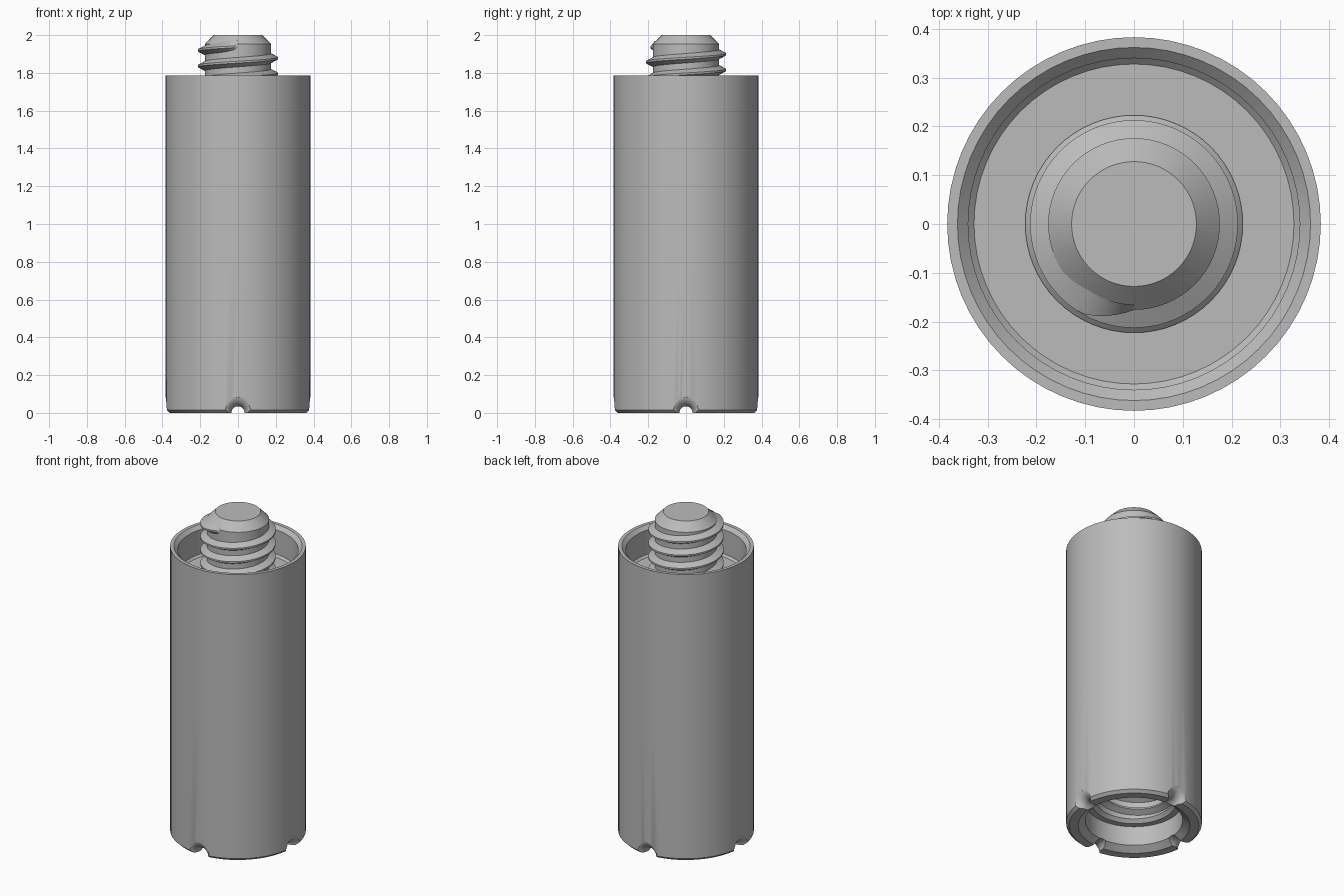
import bpy, bmesh
from math import sin, cos, pi, radians, tau
from mathutils import Matrix, Vector

if "Cube" in bpy.data.objects:
    bpy.data.objects.remove(bpy.data.objects["Cube"], do_unlink=True)

steel = bpy.data.materials.new("steel grey")
steel.use_nodes = True
GREY = (0.5, 0.5, 0.5, 1)
steel.diffuse_color = GREY
steel.node_tree.nodes["Principled BSDF"].inputs["Base Color"].default_value = GREY


def finish(name, bm):
    bmesh.ops.recalc_face_normals(bm, faces=bm.faces)
    mesh = bpy.data.meshes.new(name)
    bm.to_mesh(mesh)
    bm.free()
    mesh.materials.append(steel)
    obj = bpy.data.objects.new(name, mesh)
    bpy.context.collection.objects.link(obj)
    return obj


def smooth(obj, angle=28):
    bpy.ops.object.select_all(action='DESELECT')
    obj.select_set(True)
    bpy.context.view_layer.objects.active = obj
    bpy.ops.object.shade_smooth_by_angle(angle=radians(angle))


def lathe(name, profile, sides=64, turn=None):
    """Spin (radius, height) points about z; both ends lie on the axis."""
    bm = bmesh.new()
    verts = [bm.verts.new((r, 0, z)) for r, z in profile]
    edges = [bm.edges.new(pair) for pair in zip(verts, verts[1:])]
    bmesh.ops.spin(bm, geom=verts + edges, cent=(0, 0, 0), axis=(0, 0, 1),
                   angle=tau, steps=sides)
    bmesh.ops.remove_doubles(bm, verts=bm.verts, dist=1e-5)
    if turn:
        bm.transform(turn)
    return finish(name, bm)


def thread(name, root, crest, start, end, pitch, end_angle, sides=64):
    """Helical ridge that fades into its root at the upper end."""
    bm = bmesh.new()
    count = int((end - start) / pitch * sides)
    rings = []
    for i in range(count + 1):
        a = end_angle - tau * (count - i) / sides
        z = end - pitch * (count - i) / sides
        fade = min(1, (count - i) * 12 / sides)
        tip = root + (crest - root) * fade
        inner = root - (crest - root) * 0.3
        section = [(inner, -0.031), (tip, -0.005), (tip, 0.005), (inner, 0.031)]
        rings.append([bm.verts.new((r * cos(a), r * sin(a), z + h)) for r, h in section])
    for low, high in zip(rings, rings[1:]):
        for j in range(4):
            k = (j + 1) % 4
            bm.faces.new((low[j], low[k], high[k], high[j]))
    bm.faces.new(rings[0])
    bm.faces.new(rings[-1])
    obj = finish(name, bm)
    smooth(obj)
    return obj


# Outer sleeve: threaded socket below, open cup above
R, TOP, FLOOR = 0.383, 1.785, 1.6
body = lathe("body", [
    (0, 0.6), (0.22, 0.6), (0.22, 0.17), (0.24, 0.15), (0.275, 0.15),
    (0.275, 0.03), (0.315, 0), (0.366, 0), (R, 0.016),
    (R, 0.87), (R, 1.13), (R, TOP), (0.362, TOP), (0.34, TOP - 0.022),
    (0.34, FLOOR + 0.012), (0.328, FLOOR), (0, FLOOR)])

# Two crossing holes with rounded, flared mouths
BORE, FLARE = 0.035, 0.06
arc = [(BORE + FLARE * (1 - cos(t * pi / 16)), R - FLARE + FLARE * sin(t * pi / 16))
       for t in range(8)]
arc.append((BORE + FLARE, R + 0.03))
half = [(0, R + 0.03)] + arc[::-1]
hole_profile = half + [(r, -x) for r, x in half[::-1]]
for axis in ("X", "Y"):
    cutter = lathe("hole_cutter", hole_profile, 32, Matrix.Rotation(pi / 2, 4, axis))
    cutter.hide_render = True
    smooth(cutter)
    smooth(body)
    cut = body.modifiers.new("cross_hole", 'BOOLEAN')
    cut.operation, cut.solver, cut.object = 'DIFFERENCE', 'EXACT', cutter
    bpy.ops.object.modifier_apply(modifier=cut.name)
    bpy.data.objects.remove(cutter, do_unlink=True)
smooth(body)

# Central stud with a chamfered tip and a flared foot
stud = lathe("stud", [
    (0, FLOOR - 0.02), (0.223, FLOOR - 0.02), (0.223, FLOOR + 0.005),
    (0.176, FLOOR + 0.05), (0.176, 1.952), (0.128, 2), (0, 2)])
smooth(stud)

# Male thread on the stud, matching female thread in the socket
thread("stud_thread", 0.176, 0.213, FLOOR, 1.94, 0.083, -pi / 2)
thread("socket_thread", 0.22, 0.185, 0.2, 0.56, 0.083, -pi / 2)
